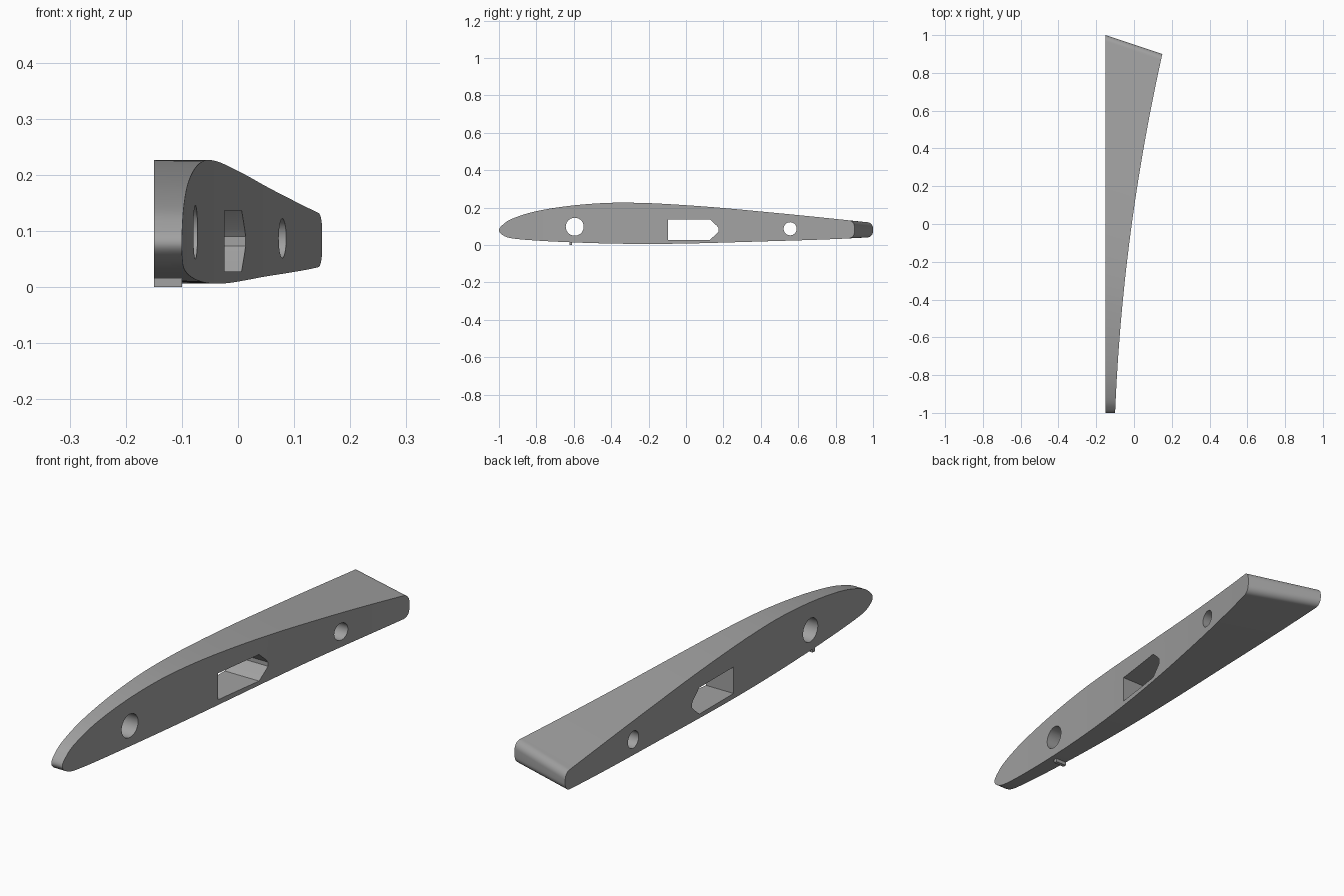
import bpy, bmesh, math

if "Cube" in bpy.data.objects:
    bpy.data.objects.remove(bpy.data.objects["Cube"])

LEFT = -0.15
# Profile heights against sqrt(distance from nose): (s, top z, bottom z)
PROFILE = [(0, .078, .078), (.141, .108, .053), (.22, .13, .04), (.316, .152, .032),
           (.447, .181, .024), (.632, .212, .014), (.775, .226, .008), (.894, .224, .006),
           (1, .213, .008), (1.095, .198, .013), (1.18, .18, .019), (1.265, .16, .025),
           (1.34, .14, .032), (1.42, .117, .043)]

grey = bpy.data.materials.new("grey")
grey.diffuse_color = (0.36, 0.36, 0.36, 1)
grey.use_nodes = True
grey.node_tree.nodes["Principled BSDF"].inputs["Base Color"].default_value = grey.diffuse_color


def height(s, k):
    """Smooth interpolation of a profile column."""
    P, n = PROFILE, len(PROFILE)
    i = max(j for j in range(n - 1) if P[j][0] <= s + 1e-9)

    def slope(j):
        a, b = P[max(j - 1, 0)], P[min(j + 1, n - 1)]
        return (b[k] - a[k]) / (b[0] - a[0])
    d = P[i + 1][0] - P[i][0]
    t = (s - P[i][0]) / d
    return ((2*t**3 - 3*t**2 + 1) * P[i][k] + (t**3 - 2*t**2 + t) * d * slope(i)
            + (3*t**2 - 2*t**3) * P[i + 1][k] + (t**3 - t**2) * d * slope(i + 1))


def right_x(y):
    return -0.0118 + 0.1364 * y + 0.0482 * y * y


def stations(end, r=0.032, n=48, cap=8):
    """(y, top, bottom) from the nose to a rounded tail."""
    s_end = math.sqrt(1 + end - r)
    out = []
    for i in range(n + 1):
        s = s_end * i / n
        out.append((s * s - 1, height(s, 1), height(s, 2)))
    _, zt, zb = out[-1]
    for i in range(1, cap + 1):
        a = math.pi / 2 * i / cap
        drop = r * (1 - math.cos(a))
        out.append((end - r + r * math.sin(a), zt - drop, zb + drop))
    return out


def make_object(name, bm):
    bmesh.ops.recalc_face_normals(bm, faces=bm.faces)
    me = bpy.data.meshes.new(name)
    bm.to_mesh(me)
    bm.free()
    me.materials.append(grey)
    ob = bpy.data.objects.new(name, me)
    bpy.context.collection.objects.link(ob)
    return ob


def prism(name, outline, x0, x1):
    """Extrude a y-z outline along x."""
    bm = bmesh.new()
    f = bm.faces.new([bm.verts.new((x0, y, z)) for y, z in outline])
    g = bmesh.ops.extrude_face_region(bm, geom=[f])
    bmesh.ops.translate(bm, vec=(x1 - x0, 0, 0),
                        verts=[v for v in g["geom"] if isinstance(v, bmesh.types.BMVert)])
    return make_object(name, bm)


# Wing-shaped body: flat left side, curved right side, slanted tail
bm = bmesh.new()
rings = []
for (yl, tl, bl), (yr, tr, br) in zip(stations(1.0), stations(0.9)):
    x = right_x(yr)
    rings.append([bm.verts.new(c) for c in
                  ((LEFT, yl, tl), (x, yr, tr), (x, yr, br), (LEFT, yl, bl))])
for a, b in zip(rings, rings[1:]):
    for j in range(4):
        k = (j + 1) % 4
        bm.faces.new((a[j], a[k], b[k], b[j]))
bm.faces.new(rings[-1])
bmesh.ops.remove_doubles(bm, verts=bm.verts, dist=1e-5)
body = make_object("body", bm)


def circle(y, z, r, n=40):
    return [(y + r * math.cos(2 * math.pi * i / n), z + r * math.sin(2 * math.pi * i / n))
            for i in range(n)]


# Two round holes and a pointed slot through the body
slot = [(-.095, .028), (.128, .028), (.165, .062), (.175, .073),
        (.175, .09), (.165, .103), (.128, .137), (-.095, .137)]
for name, outline in (("front_hole_cutter", circle(-.595, .098, .048)),
                      ("rear_hole_cutter", circle(.557, .087, .035)),
                      ("slot_cutter", slot)):
    cutter = prism(name, outline, -0.3, 0.3)
    cutter.hide_render = True
    cutter.hide_viewport = True
    m = body.modifiers.new(name, "BOOLEAN")
    m.operation = "DIFFERENCE"
    m.solver = "EXACT"
    m.object = cutter

# Apply the cuts, then smooth the curved skin
deps = bpy.context.evaluated_depsgraph_get()
cut = bpy.data.meshes.new_from_object(body.evaluated_get(deps))
body.modifiers.clear()
body.data = cut
for ob in [o for o in bpy.data.objects if o.name.endswith("cutter")]:
    bpy.data.objects.remove(ob)
bpy.context.view_layer.objects.active = body
body.select_set(True)
bpy.ops.object.shade_smooth_by_angle(angle=math.radians(30))

# Small peg under the nose
prism("peg", [(-.624, 0), (-.609, 0), (-.609, .02), (-.624, .02)], LEFT, -0.10)
